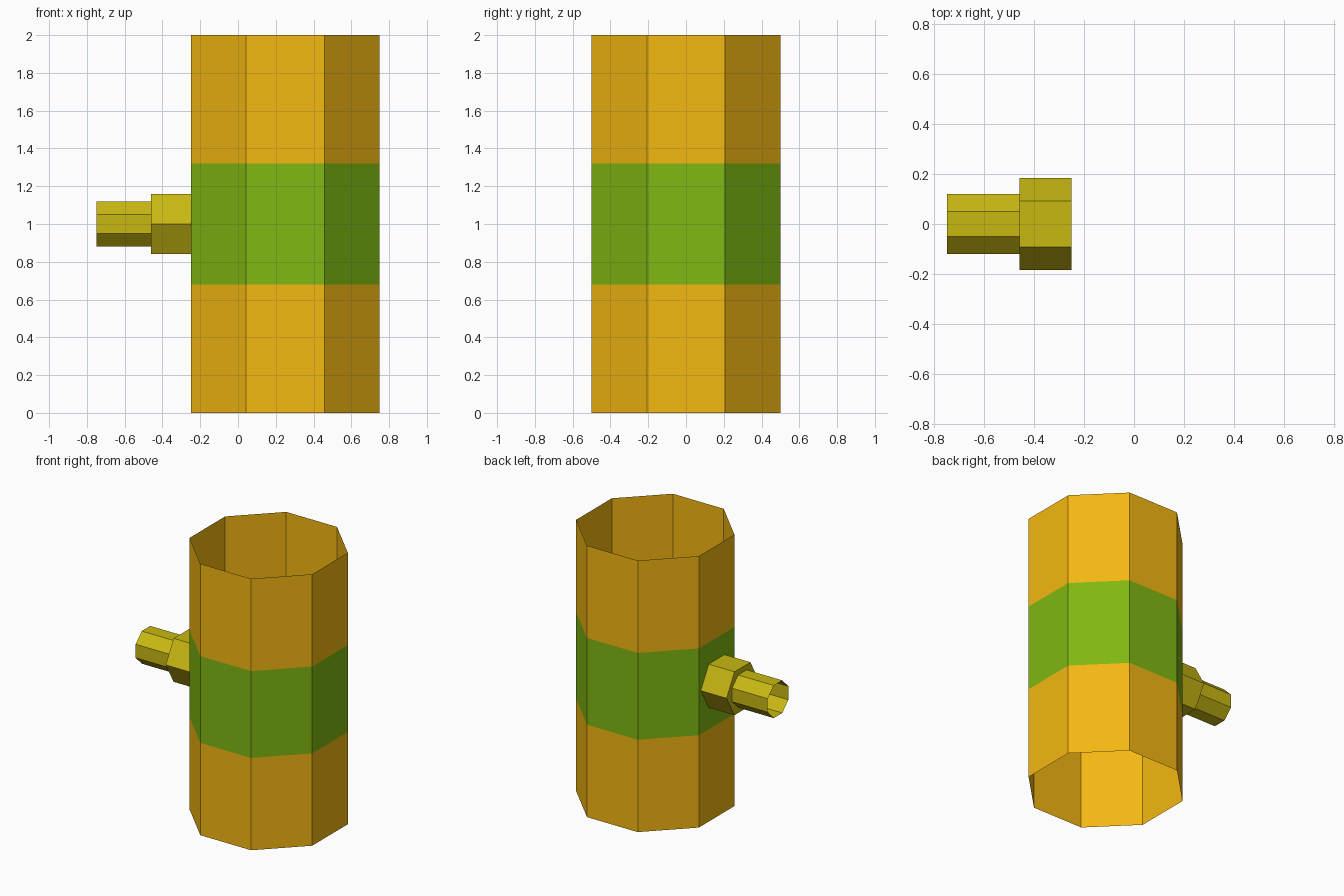
import bpy, bmesh
from math import pi, cos, sin
from mathutils import Matrix

if "Cube" in bpy.data.objects:
    bpy.data.objects.remove(bpy.data.objects["Cube"])


def material(name, rgb):
    m = bpy.data.materials.new(name)
    m.diffuse_color = (*rgb, 1)
    m.use_nodes = True
    m.node_tree.nodes["Principled BSDF"].inputs["Base Color"].default_value = m.diffuse_color
    return m


orange = material("orange", (0.91, 0.48, 0.006))
green = material("green", (0.216, 0.48, 0.006))
yellow = material("yellow", (0.58, 0.48, 0.006))


def ring(bm, sides, apothem, h, start):
    r = apothem / cos(pi / sides)
    return [bm.verts.new((r * cos(start + 2 * pi * i / sides),
                          r * sin(start + 2 * pi * i / sides), h))
            for i in range(sides)]


def tube(name, sides, apothem, heights, mats, start, matrix):
    """Open thin-walled prism along local z, one material per section."""
    bm = bmesh.new()
    rings = [ring(bm, sides, apothem, h, start) for h in heights]
    for k, (a, b) in enumerate(zip(rings, rings[1:])):
        for i in range(sides):
            j = (i + 1) % sides
            bm.faces.new((a[i], a[j], b[j], b[i])).material_index = k
    return finish(bm, name, mats, matrix)


def finish(bm, name, mats, matrix):
    bm.transform(matrix)
    me = bpy.data.meshes.new(name)
    bm.to_mesh(me)
    bm.free()
    for m in mats:
        me.materials.append(m)
    ob = bpy.data.objects.new(name, me)
    bpy.context.collection.objects.link(ob)
    return ob


# Upright open drum with a coloured middle band
tube("drum", 8, 0.5, (0, 0.68, 1.32, 2), (orange, green, orange), pi / 8,
     Matrix.Translation((0.25, 0, 0)))

# Side fitting points along -x: local z -> -x, local x -> z
side = Matrix.Translation((0, 0, 1)) @ Matrix.Rotation(-pi / 2, 4, 'Y')
tube("spout", 8, 0.12, (0.46, 0.75), (yellow,), pi / 8, side)
tube("nut", 6, 0.16, (0.25, 0.46), (yellow,), pi / 6, side)

# Washer-shaped outer face of the nut, around the spout
bm = bmesh.new()
edges = []
for sides, apothem in ((6, 0.16), (8, 0.12)):
    vs = ring(bm, sides, apothem, 0.46, pi / sides)
    edges += [bm.edges.new((vs[i - 1], vs[i])) for i in range(sides)]
bmesh.ops.bridge_loops(bm, edges=edges)
bmesh.ops.recalc_face_normals(bm, faces=bm.faces)
bm.normal_update()
if sum(f.normal.z for f in bm.faces) < 0:
    bmesh.ops.reverse_faces(bm, faces=bm.faces)
finish(bm, "nut_face", (yellow,), side)
